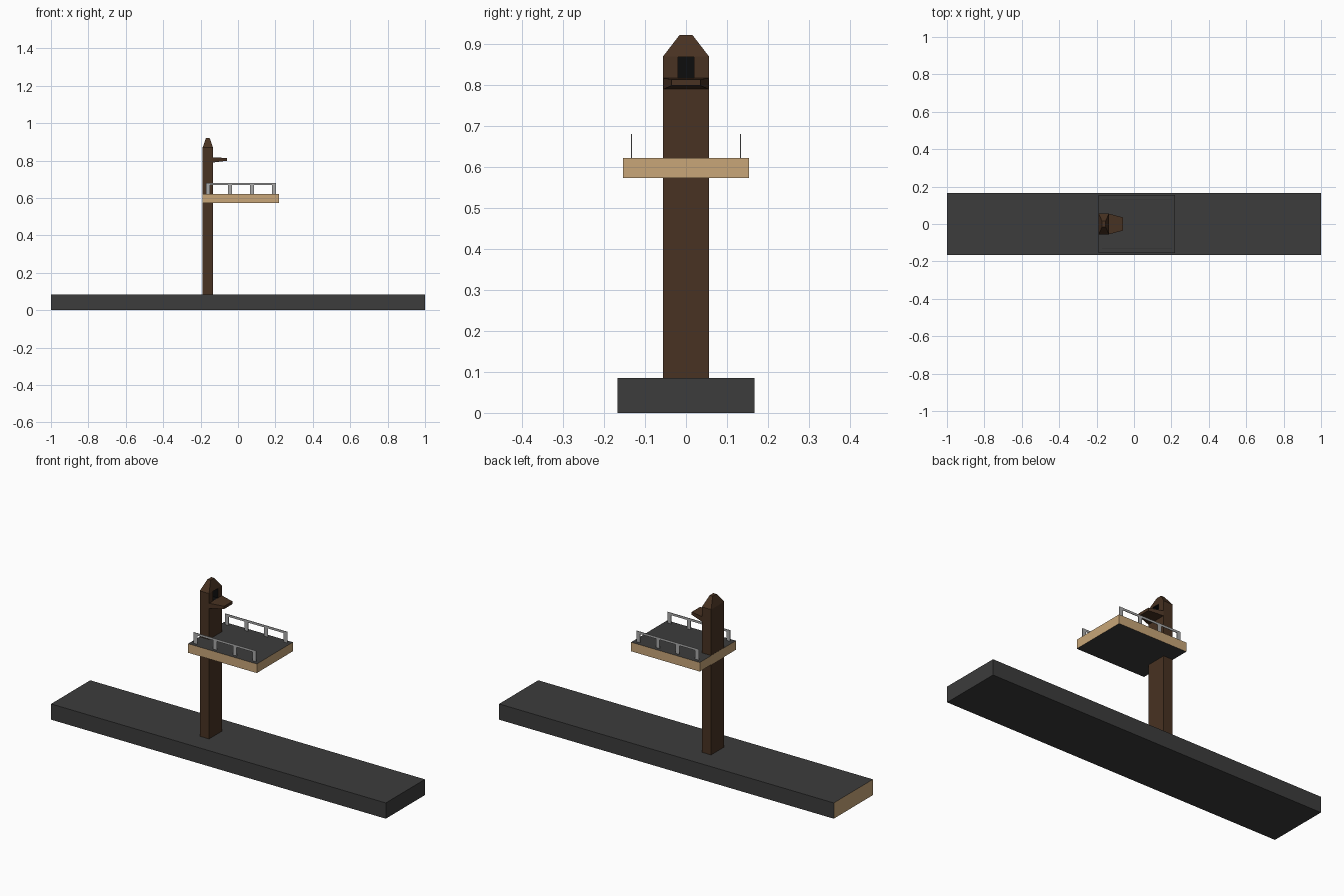
import bpy, bmesh

if "Cube" in bpy.data.objects:
    bpy.data.objects.remove(bpy.data.objects["Cube"])


def material(name, rgb):
    m = bpy.data.materials.new(name)
    m.diffuse_color = (*rgb, 1)
    m.use_nodes = True
    m.node_tree.nodes["Principled BSDF"].inputs["Base Color"].default_value = m.diffuse_color
    return m


DARK = material("dark_grey", (0.045, 0.045, 0.045))
TAN = material("tan_wood", (0.58, 0.38, 0.19))
BROWN = material("brown_wood", (0.065, 0.032, 0.016))
BLACK = material("black", (0.004, 0.004, 0.004))
STEEL = material("rail_grey", (0.4, 0.4, 0.4))


def loft(name, sections, mats):
    """Skin a list of four-cornered sections and cap both ends."""
    bm = bmesh.new()
    rings = [[bm.verts.new(p) for p in s] for s in sections]
    for a, b in zip(rings, rings[1:]):
        for i in range(4):
            j = (i + 1) % 4
            bm.faces.new((a[i], a[j], b[j], b[i]))
    bm.faces.new(rings[0])
    bm.faces.new(rings[-1])
    bmesh.ops.recalc_face_normals(bm, faces=bm.faces)
    me = bpy.data.meshes.new(name)
    bm.to_mesh(me)
    bm.free()
    for m in mats:
        me.materials.append(m)
    ob = bpy.data.objects.new(name, me)
    bpy.context.collection.objects.link(ob)
    return ob


def z_section(x0, x1, y, z):
    return [(x0, -y, z), (x1, -y, z), (x1, y, z), (x0, y, z)]


def x_section(x, y, z0, z1):
    return [(x, -y, z0), (x, y, z0), (x, y, z1), (x, -y, z1)]


def box(name, x0, x1, y, z0, z1, *mats):
    return loft(name, [z_section(x0, x1, y, z0), z_section(x0, x1, y, z1)], mats)


# Base plank with one bare wooden end
base = box("base", -1, 1, 0.167, 0, 0.085, DARK, TAN)
for f in base.data.polygons:
    if f.normal.x < -0.9:
        f.material_index = 1

# Post with a tapered cap
post = loft("post", [z_section(-0.189, -0.134, 0.056, 0.085),
                     z_section(-0.189, -0.134, 0.056, 0.87),
                     z_section(-0.171, -0.152, 0.016, 0.922)], [BROWN])

# Dark opening cut into the front of the post
cutter = box("opening_cutter", -0.165, -0.10, 0.02, 0.817, 0.869, BLACK)
cutter.hide_render = True
cutter.hide_set(True)
cut = post.modifiers.new("opening", "BOOLEAN")
cut.operation = "DIFFERENCE"
cut.solver = "EXACT"
cut.material_mode = "TRANSFER"
cut.object = cutter

# Tapered ledge below the opening
loft("ledge", [x_section(-0.134, 0.055, 0.79, 0.817),
               x_section(-0.058, 0.035, 0.799, 0.814)], [BROWN])

# Platform: dark top and underside, wooden edges
platform = box("platform", -0.19, 0.22, 0.154, 0.573, 0.622, TAN, DARK)
for f in platform.data.polygons:
    if abs(f.normal.z) > 0.9:
        f.material_index = 1

# Railings on both long sides
parts = [("rail_bar", -0.171, 0.203, 0.669, 0.681)]
parts += [(f"rail_post_{i + 1}", x, x + 0.022, 0.622, 0.669)
          for i, x in enumerate((-0.171, -0.054, 0.064, 0.181))]
for side, y in (("front", -0.133), ("back", 0.133)):
    for name, x0, x1, z0, z1 in parts:
        box(f"{side}_{name}", x0, x1, 0.0015, z0, z1, STEEL).location.y = y
